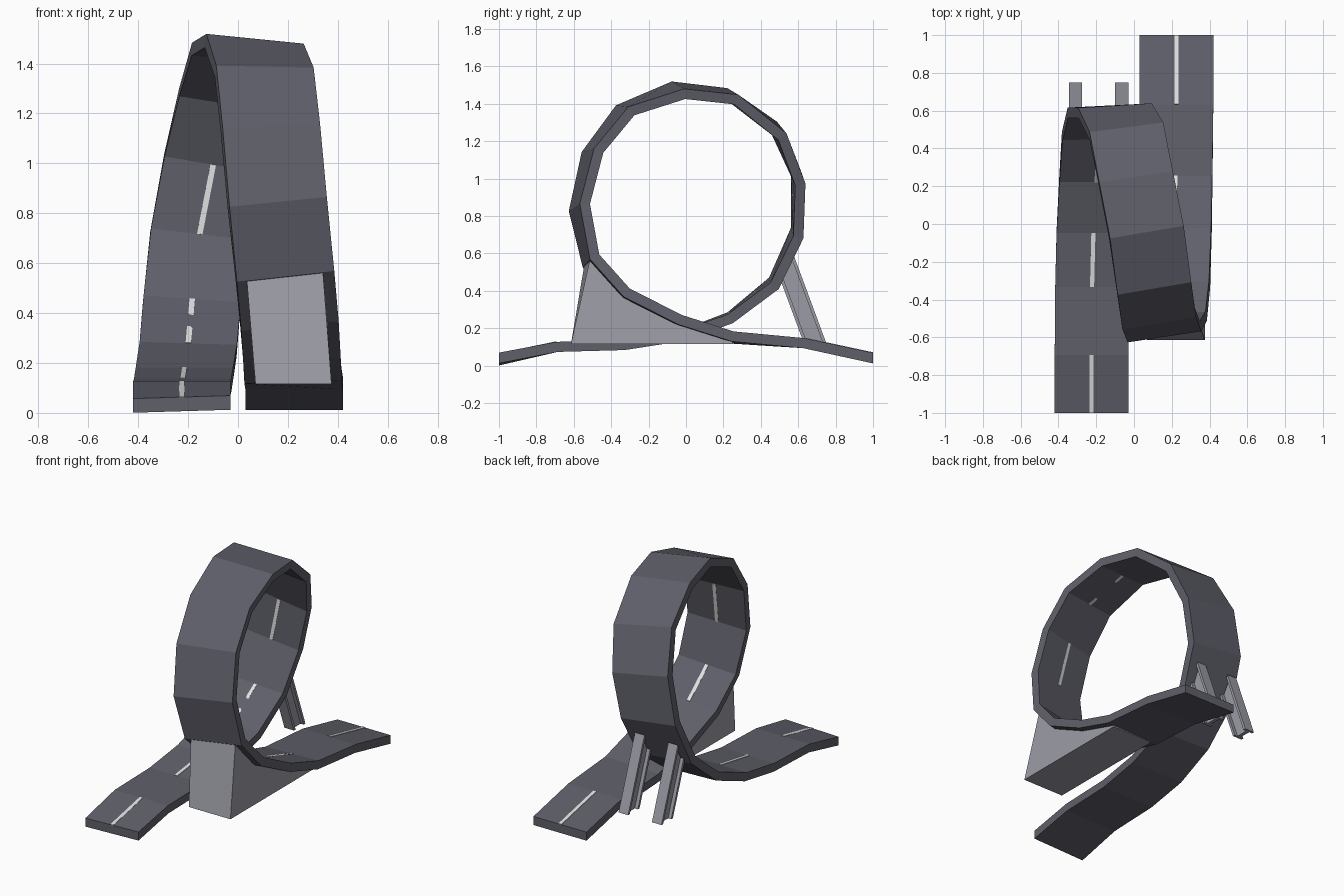
import bpy, bmesh
from mathutils import Vector as V

if "Cube" in bpy.data.objects:
    bpy.data.objects.remove(bpy.data.objects["Cube"])

def material(name, rgb):
    m = bpy.data.materials.new(name)
    m.diffuse_color = (*rgb, 1)
    m.use_nodes = True
    m.node_tree.nodes["Principled BSDF"].inputs["Base Color"].default_value = m.diffuse_color
    return m

ASPHALT = material("dark asphalt", (0.115, 0.115, 0.145))
PAINT = material("white paint", (0.75, 0.75, 0.75))
STEEL = material("light grey support", (0.33, 0.33, 0.38))

# Road centreline stations: x, y, z, then sideways tilt (y and z per unit x)
PATH = [(-.225, -1, .035, 0, .03), (-.225, -.69, .1, 0, 0), (-.222, -.33, .11, 0, 0),
        (-.215, -.04, .155, 0, 0), (-.20, .235, .255, 0, -.03), (-.185, .47, .44, .02, -.07),
        (-.155, .595, .71, .03, -.12), (-.10, .60, 1.0, .06, -.17), (-.04, .49, 1.255, .13, -.16),
        (.01, .24, 1.44, .15, -.09), (.065, -.04, 1.472, .17, -.1), (.105, -.325, 1.365, .17, -.02),
        (.13, -.5, 1.14, .17, .05), (.157, -.57, .845, .15, .1), (.187, -.508, .56, .1, .11),
        (.205, -.33, .37, .07, .1), (.215, -.04, .235, .05, .05), (.22, .25, .15, 0, .03),
        (.225, .63, .12, 0, 0), (.225, 1, .04, 0, 0)]
HALF_W, HALF_T = .195, .027
P = [V(p[:3]) for p in PATH]
W = [V((1, p[3], p[4])) for p in PATH]
N = []
for i, w in enumerate(W):
    a = (P[i] - P[i - 1]).normalized() if i else None
    b = (P[i + 1] - P[i]).normalized() if i < len(P) - 1 else None
    t = ((a or b) + (b or a)).normalized()
    n = w.cross(t).normalized() / t.dot(a or b)      # mitred road normal
    if a is None or b is None:                       # end faces cut vertically
        n = V((0, 0, 1.05))
    N.append(n)

def at(i, side, height):
    return P[i] + W[i] * side + N[i] * height

def loft(name, rings, mat):
    """Skin a list of equal cross-sections and cap both ends."""
    bm = bmesh.new()
    rows = [[bm.verts.new(p) for p in r] for r in rings]
    k = len(rows[0])
    for r, s in zip(rows, rows[1:]):
        for j in range(k):
            bm.faces.new((r[j], r[(j + 1) % k], s[(j + 1) % k], s[j]))
    bm.faces.new(rows[0])
    bm.faces.new(rows[-1])
    bmesh.ops.recalc_face_normals(bm, faces=bm.faces)
    me = bpy.data.meshes.new(name)
    bm.to_mesh(me)
    bm.free()
    me.materials.append(mat)
    ob = bpy.data.objects.new(name, me)
    bpy.context.collection.objects.link(ob)
    return ob

def strip(i, half_w, low, high):
    return [at(i, -half_w, low), at(i, half_w, low), at(i, half_w, high), at(i, -half_w, high)]

# Looping road
loft("loop_road", [strip(i, HALF_W, -HALF_T, HALF_T) for i in range(len(P))], ASPHALT)

# Centre dashes on every other road segment
for i in range(0, len(P) - 1, 2):
    loft(f"lane_dash_{i // 2 + 1}",
         [strip(j, .011, HALF_T - .002, HALF_T + .003) for j in (i, i + 1)], PAINT)

# Wedge block under the descending side of the loop
block = []
for i, foot_y in ((14, -.615), (15, -.33), (16, -.04), (17, .25)):
    l, r = at(i, -.155, -HALF_T + .004), at(i, .15, -HALF_T + .004)
    block.append([V((.07, foot_y, .115)), V((.375, foot_y, .115)), r, l])
loft("support_block", block, STEEL)

# Two leaning I-beam legs behind the rising side
def leg(name, x):
    h, f, web = .06, .018, .012        # half depth, flange thickness, half web
    q = [(-.035, -h), (.035, -h), (.035, f - h), (web, f - h), (web, h - f), (.035, h - f),
         (.035, h), (-.035, h), (-.035, h - f), (-web, h - f), (-web, f - h), (-.035, f - h)]
    foot = [V((x + a, .69 + b, .12)) for a, b in q]
    head = []
    for p in foot:                     # cut the top to the sloping road underside
        z = .52 + (p.y - .69) * 1.08
        head.append(V((p.x, p.y - .37 * (z - .12), z)))
    loft(name, [foot, head], STEEL)

leg("left_leg", -.31)
leg("right_leg", -.065)
